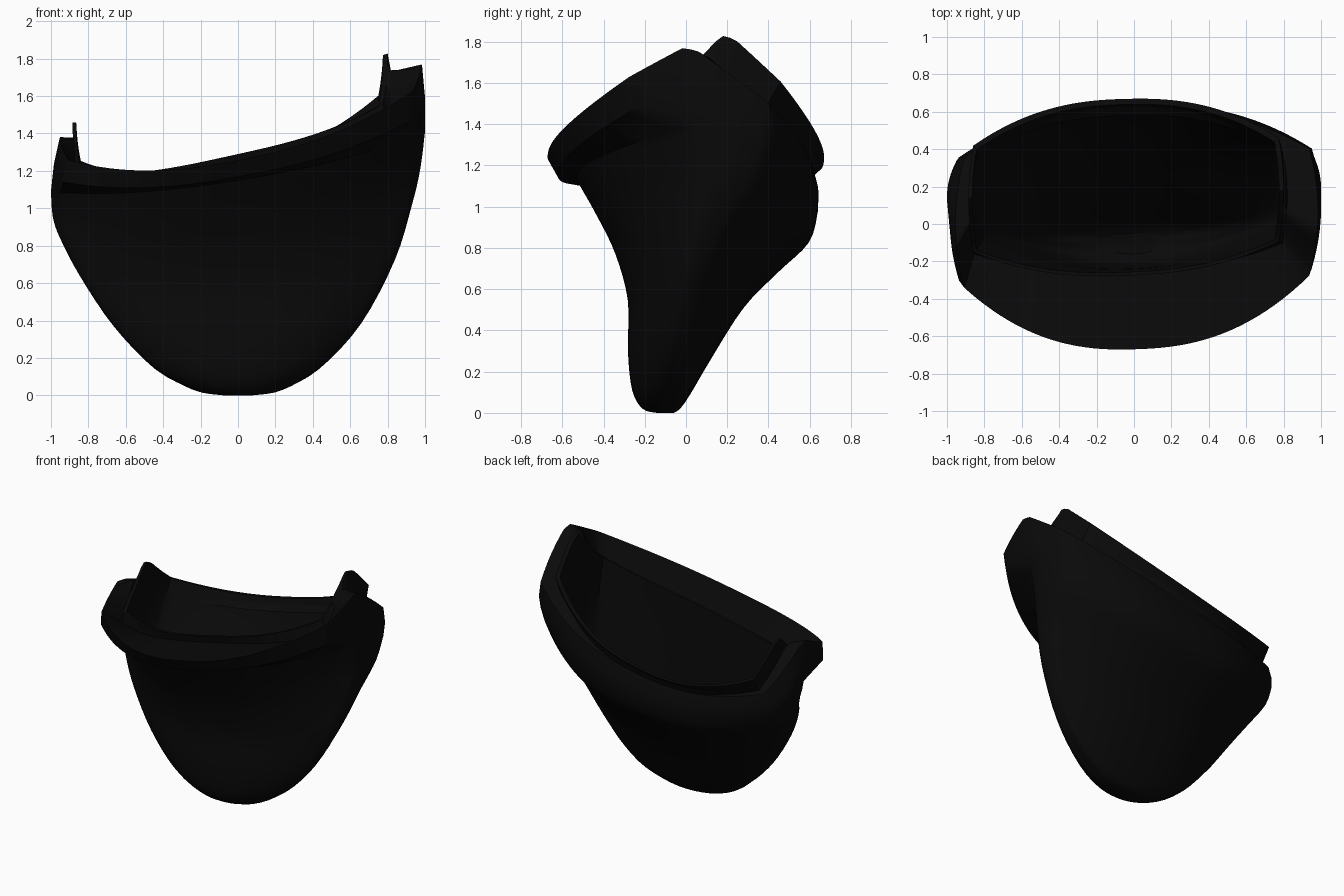
import bpy, bmesh, math

if "Cube" in bpy.data.objects:
    bpy.data.objects.remove(bpy.data.objects["Cube"])

black = bpy.data.materials.new("near_black")
black.diffuse_color = (0.003, 0.003, 0.003, 1)
black.use_nodes = True
black.node_tree.nodes["Principled BSDF"].inputs["Base Color"].default_value = black.diffuse_color
ARC, END = 40, 16   # steps along front/back arcs and along the blunt ends

# One closed ring: left end x,z / right end x,z / front middle y,z / back middle y,z /
# end span y0,y1 / y of highest point / front rise power / end bulge
def ring(bm, xl, zl, xr, zr, yf, zf, yb, zb, e0, e1, ym, p, bulge):
    pts = []
    k = 1 - bulge
    for i in range(ARC):                       # front arc, left to right
        u = -1 + 2 * i / ARC
        pts.append((k * u, e0 + (yf - e0) * (1 - abs(u) ** 2.4)))
    for i in range(END):                       # right end
        v = i / END
        pts.append((1 - bulge * (2 * v - 1) ** 2, e0 + (e1 - e0) * v))
    for i in range(ARC):                       # back arc, right to left
        u = 1 - 2 * i / ARC
        pts.append((k * u, e1 + (yb - e1) * (1 - abs(u) ** 2.4)))
    for i in range(END):                       # left end
        v = 1 - i / END
        pts.append((-1 + bulge * (2 * v - 1) ** 2, e0 + (e1 - e0) * v))
    out = []
    za = (zl + zr) / 2
    for xn, y in pts:
        if y > ym:
            w, zc = (yb - y) / (yb - ym), zb
            w = min(w * 1.1, 1 - 0.3 * (1 - w))
        else:
            w, zc = max((y - yf) / (ym - yf), 0) ** p, zf
        z = zc + (za - zc) * w + (zr - zl) / 2 * xn
        x = (xl + xr) / 2 + (xr - xl) / 2 * xn
        out.append(bm.verts.new((x, y + 0.025 * x * (1 if y > 0 else 1.4), max(z, 0))))
    return out

# Smooth in-between rings through the first count layers
def smooth(layers, count, steps=4):
    out = []
    for i in range(count - 1):
        a, b, c, d = (layers[max(i - 1, 0)], layers[i], layers[i + 1],
                      layers[min(i + 2, count - 1)])
        for s in range(steps):
            t = s / steps
            out.append(tuple(
                0.5 * (2 * q + (r - o) * t + (2 * o - 5 * q + 4 * r - n) * t * t
                       + (3 * q - o - 3 * r + n) * t ** 3)
                for o, q, r, n in zip(a, b, c, d)))
    return out + layers[count - 1:]

def loft(name, layers, cap_first=False, cap_last=False):
    bm = bmesh.new()
    rings = [ring(bm, *l) for l in layers]
    n = len(rings[0])
    for a, b in zip(rings, rings[1:]):
        for i in range(n):
            j = (i + 1) % n
            bm.faces.new((a[i], a[j], b[j], b[i]))
    if cap_first:
        bm.faces.new(rings[0][::-1])
    if cap_last:
        bm.faces.new(rings[-1])
    me = bpy.data.meshes.new(name)
    bm.to_mesh(me)
    bm.free()
    me.materials.append(black)
    ob = bpy.data.objects.new(name, me)
    bpy.context.collection.objects.link(ob)
    bpy.ops.object.select_all(action='DESELECT')
    ob.select_set(True)
    bpy.context.view_layer.objects.active = ob
    bpy.ops.object.shade_smooth_by_angle(angle=math.radians(38))

# Outer pouch: rounded bottom, flared front lip and rear collar, stepped rim
body = [
    (-.08, .00, .08, .00, -.14, .00, -.06, .00, -.12, -.08, -.10, 1, .15),
    (-.24, .03, .24, .03, -.21, .02, -.03, .02, -.15, -.06, -.10, 1, .12),
    (-.46, .16, .45, .16, -.26, .11, .02, .09, -.15, -.03, -.09, 1, .09),
    (-.67, .38, .66, .39, -.28, .30, .12, .26, -.12, .01, -.05, 1, .07),
    (-.85, .65, .84, .73, -.28, .55, .28, .51, -.07, .09, .01, 1, .06),
    (-.95, .84, .93, 1.02, -.34, .78, .45, .69, -.02, .20, .08, 1, .05),
    (-.99, .96, .975, 1.22, -.43, .97, .60, .84, .01, .31, .12, 1, .05),
    (-1.0, 1.10, 1.0, 1.42, -.53, 1.15, .64, .98, -.02, .36, .12, 1, .05),
    (-.985, 1.24, 1.0, 1.60, -.62, 1.17, .64, 1.06, -.27, .38, .00, 1, .05),
    (-.955, 1.38, .985, 1.77, -.67, 1.26, .615, 1.15, -.31, .38, -.05, 1, .05),
    (-.88, 1.38, .82, 1.74, -.26, 1.23, .58, 1.14, -.13, .37, .02, 2, .03),
]
loft("pouch_body", smooth(body, 8), cap_first=True)

# Inner liner: raised leaning rim all round, highest at the ends, pocket inside
liner = [
    (-.88, 1.38, .82, 1.74, -.26, 1.23, .58, 1.14, -.13, .37, .02, 2, .03),
    (-.885, 1.46, .80, 1.83, -.275, 1.28, .67, 1.22, -.12, .44, .15, 1.3, .03),
    (-.865, 1.46, .775, 1.82, -.255, 1.28, .64, 1.22, -.11, .42, .15, 1.3, .03),
    (-.86, 1.15, .80, 1.40, -.25, 1.05, .56, 1.00, -.08, .30, .10, 1, .04),
    (-.80, .78, .78, .90, -.24, .75, .40, .72, -.05, .12, .03, 1, .05),
    (-.61, .44, .60, .46, -.23, .38, .14, .36, -.10, .01, -.04, 1, .07),
    (-.40, .21, .38, .20, -.21, .16, .02, .15, -.14, -.04, -.09, 1, .09),
    (-.15, .08, .15, .08, -.16, .08, -.05, .08, -.13, -.07, -.10, 1, .12),
]
loft("inner_liner", liner[:2] + smooth(liner[2:], 6), cap_last=True)
